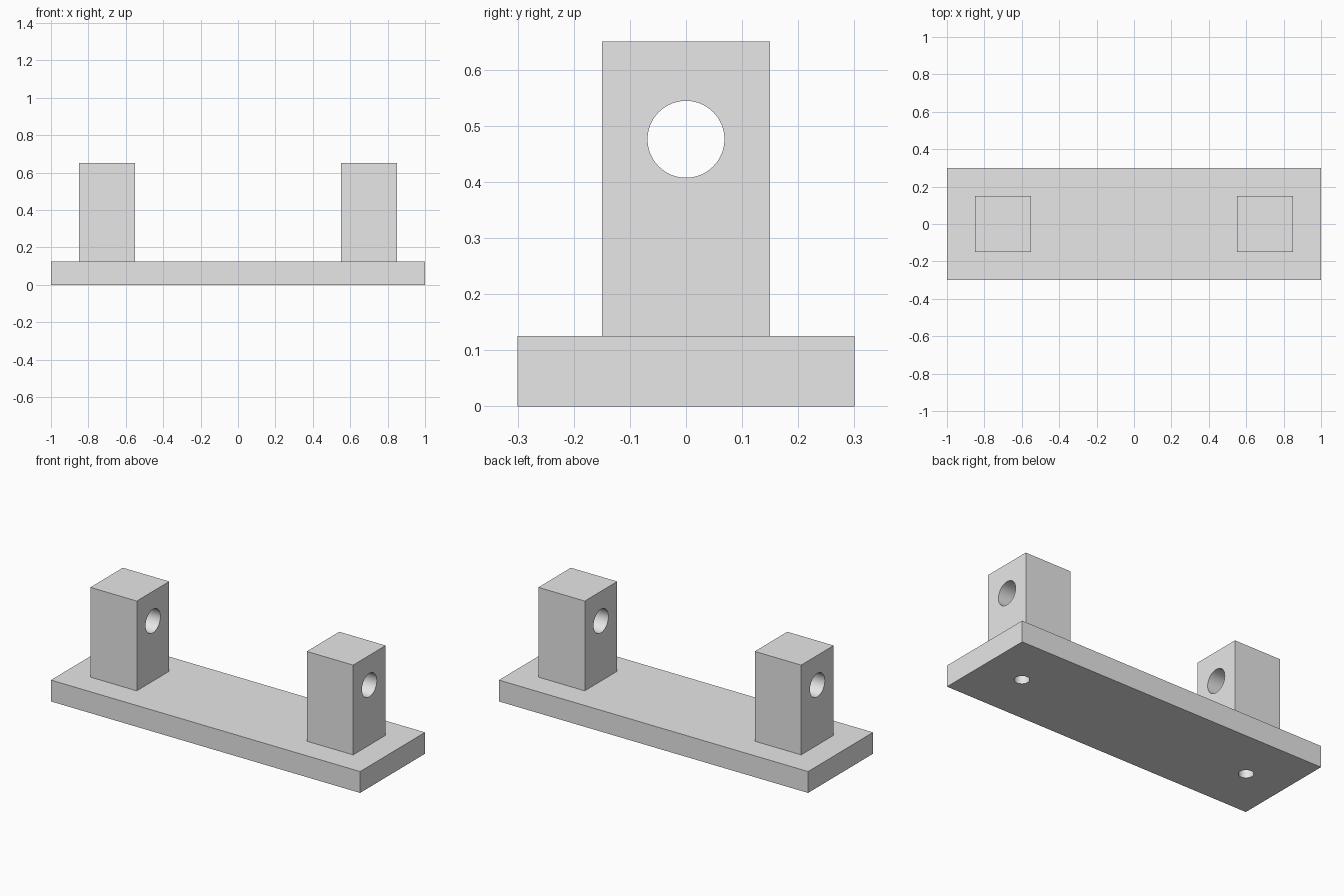
import bpy
from math import pi

cube = bpy.data.objects.get("Cube")
if cube:
    bpy.data.objects.remove(cube, do_unlink=True)

grey = bpy.data.materials.new("light grey")
grey.use_nodes = True
grey.diffuse_color = (0.8, 0.8, 0.8, 1)
grey.node_tree.nodes["Principled BSDF"].inputs["Base Color"].default_value = (0.8, 0.8, 0.8, 1)

PLATE_TOP, POST_TOP = 0.125, 0.65
POST_X, POST_SIZE = 0.7, 0.3
BORE_Z, BORE_R = 0.476, 0.0685
SCREW_X, SCREW_R, SCREW_DEPTH = 0.75, 0.04, 0.3


def box(name, x, z0, z1, width, depth):
    bpy.ops.mesh.primitive_cube_add(size=1, location=(x, 0, (z0 + z1) / 2))
    ob = bpy.context.object
    ob.name = name
    ob.scale = (width, depth, z1 - z0)
    bpy.ops.object.transform_apply(location=True, rotation=False, scale=True)
    ob.data.materials.append(grey)
    return ob


def cylinder_cutter(name, radius, length, location, rotation=(0, 0, 0)):
    bpy.ops.mesh.primitive_cylinder_add(vertices=64, radius=radius, depth=length,
                                        location=location, rotation=rotation)
    ob = bpy.context.object
    ob.name = name
    ob.data.materials.append(grey)
    return ob


def boolean(target, other, operation):
    mod = target.modifiers.new(other.name, 'BOOLEAN')
    mod.operation = operation
    mod.solver = 'EXACT'
    mod.object = other
    bpy.context.view_layer.objects.active = target
    bpy.ops.object.modifier_apply(modifier=mod.name)
    bpy.data.objects.remove(other, do_unlink=True)


# Base plate with two square posts joined into one solid
bracket = box("bracket", 0, 0, PLATE_TOP, 2, 0.6)
for side, label in ((-1, "right"), (1, "left")):
    post = box(label + "_post", side * POST_X, PLATE_TOP / 2, POST_TOP, POST_SIZE, POST_SIZE)
    boolean(bracket, post, 'UNION')

# Cross bore through both posts
bore = cylinder_cutter("bore", BORE_R, 3, (0, 0, BORE_Z), (0, pi / 2, 0))
boolean(bracket, bore, 'DIFFERENCE')

# Blind screw holes from underneath
for side in (-1, 1):
    screw = cylinder_cutter("screw_hole", SCREW_R, 2 * SCREW_DEPTH, (side * SCREW_X, 0, 0))
    boolean(bracket, screw, 'DIFFERENCE')

# Smooth hole walls, sharp edges elsewhere
bpy.ops.object.select_all(action='DESELECT')
bracket.select_set(True)
bpy.context.view_layer.objects.active = bracket
bpy.ops.object.shade_smooth_by_angle(angle=pi / 6)
